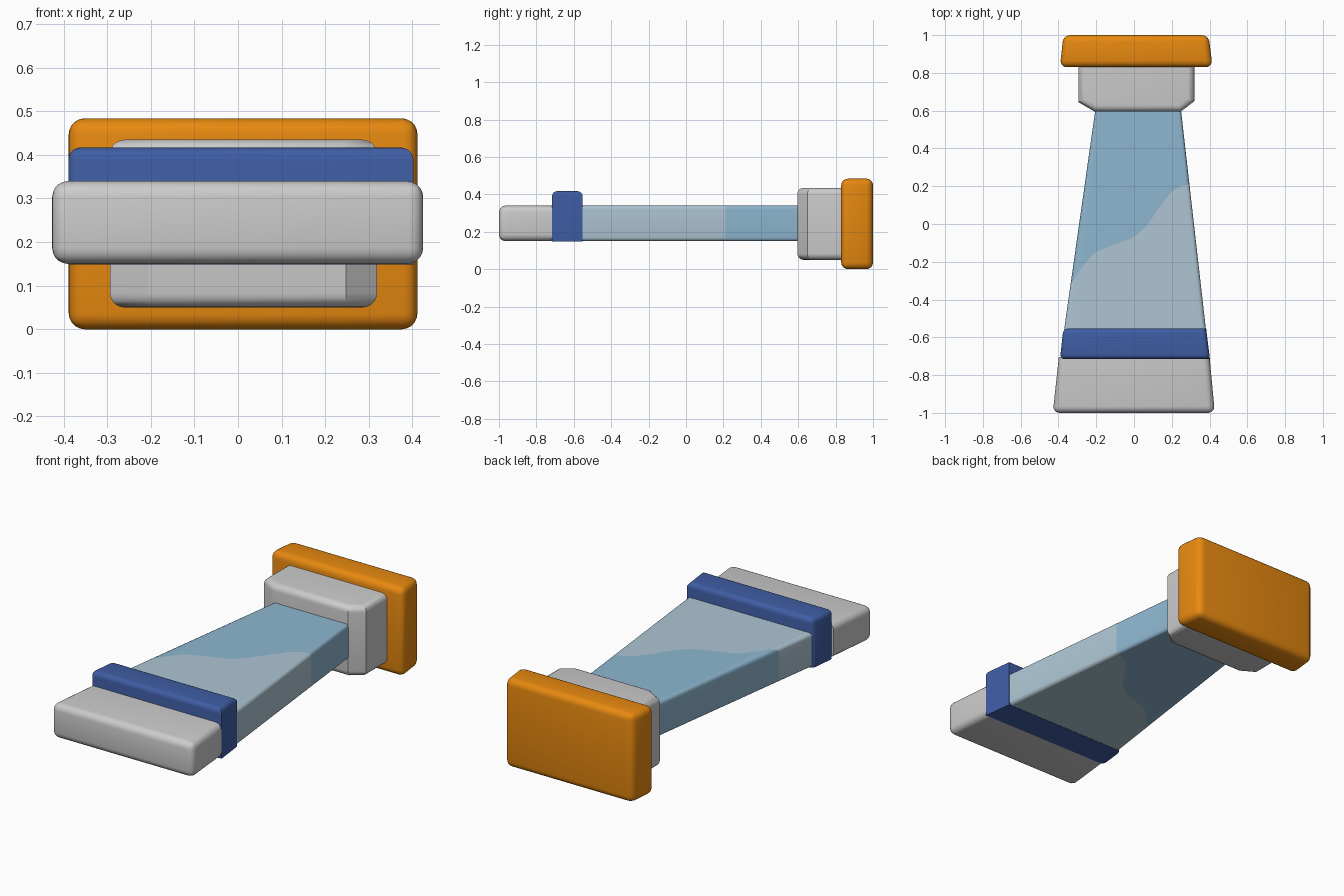
import bpy, bmesh, math

if "Cube" in bpy.data.objects:
    bpy.data.objects.remove(bpy.data.objects["Cube"])


def finish(bm, name, color):
    bmesh.ops.recalc_face_normals(bm, faces=bm.faces[:])
    me = bpy.data.meshes.new(name)
    bm.to_mesh(me)
    bm.free()
    ob = bpy.data.objects.new(name, me)
    bpy.context.collection.objects.link(ob)
    if color:
        mat = bpy.data.materials.new(name + "_paint")
        mat.diffuse_color = (*color, 1)
        mat.use_nodes = True
        mat.node_tree.nodes["Principled BSDF"].inputs["Base Color"].default_value = mat.diffuse_color
        me.materials.append(mat)
    bpy.ops.object.select_all(action='DESELECT')
    ob.select_set(True)
    bpy.context.view_layer.objects.active = ob
    bpy.ops.object.shade_smooth_by_angle(angle=math.radians(28))
    return ob


def block(name, outline, z0, z1, radius, color=None, keep=lambda a, b: True):
    """Extrude a plan outline and round the edges accepted by keep()."""
    bm = bmesh.new()
    low = [bm.verts.new((x, y, z0)) for x, y in outline]
    high = [bm.verts.new((x, y, z1)) for x, y in outline]
    n = len(outline)
    bm.faces.new(low[::-1])
    bm.faces.new(high)
    for i in range(n):
        j = (i + 1) % n
        bm.faces.new((low[i], low[j], high[j], high[i]))
    edges = [e for e in bm.edges if keep(e.verts[0].co, e.verts[1].co)]
    bmesh.ops.bevel(bm, geom=edges, offset=radius, segments=5,
                    profile=0.5, affect='EDGES', clamp_overlap=True)
    return finish(bm, name, color)


# Tapered glass body, split by a wavy liquid line
Y0, Y1 = -0.56, 0.61
LEFT = (-0.370, -0.204)
RIGHT = (0.381, 0.248)
Z0, Z1, R = 0.15, 0.34, 0.02
WAVE = [(0, -0.32), (0.07, -0.23), (0.16, -0.15), (0.31, -0.11), (0.47, -0.074),
        (0.58, -0.016), (0.70, 0.085), (0.82, 0.17), (0.91, 0.20), (1, 0.21)]


def wave(u):
    for (a, ya), (b, yb) in zip(WAVE, WAVE[1:]):
        if u <= b:
            return ya + (yb - ya) * (u - a) / (b - a)
    return WAVE[-1][1]


def section():
    """Rounded rectangle as (width fraction, z) points."""
    ru = R / 0.65
    pts = []

    def arc(cu, cz, start):
        for k in range(6):
            a = math.radians(start + 18 * k)
            pts.append((cu + ru * math.cos(a), cz + R * math.sin(a)))

    inner = [ru + (1 - 2 * ru) * i / 24 for i in range(1, 24)]
    arc(1 - ru, Z0 + R, -90)
    arc(1 - ru, Z1 - R, 0)
    pts.extend((u, Z1) for u in reversed(inner))
    arc(ru, Z1 - R, 90)
    arc(ru, Z0 + R, 180)
    pts.extend((u, Z0) for u in inner)
    return pts


def body(name, start, end, color):
    bm = bmesh.new()
    rings = []
    for f in (start, end):
        ring = []
        for u, z in section():
            y = f(u)
            t = (y - Y0) / (Y1 - Y0)
            xl = LEFT[0] + (LEFT[1] - LEFT[0]) * t
            xr = RIGHT[0] + (RIGHT[1] - RIGHT[0]) * t
            ring.append(bm.verts.new((xl + (xr - xl) * u, y, z)))
        rings.append(ring)
    n = len(rings[0])
    for i in range(n):
        j = (i + 1) % n
        bm.faces.new((rings[0][i], rings[0][j], rings[1][j], rings[1][i]))
    finish(bm, name, color)


body("liquid_lower_body", lambda u: Y0, wave, (0.42, 0.56, 0.65))
body("upper_body", wave, lambda u: Y1, (0.27, 0.47, 0.63))

# Wide orange end plate
block("end_plate", [(-0.392, 0.83), (0.416, 0.83), (0.395, 1.0), (-0.374, 1.0)],
      0, 0.484, 0.036, (0.80, 0.25, 0.005))

# Grey collar with chamfered front corners, rounded top and bottom rims
block("collar", [(-0.208, 0.595), (0.248, 0.595), (0.319, 0.65), (0.319, 0.84),
                 (-0.294, 0.84), (-0.294, 0.645)],
      0.05, 0.435, 0.034,
      keep=lambda a, b: abs(a.z - b.z) < 0.01 and min(a.y, b.y) < 0.8)

# Raised blue band, flat underneath
block("raised_band", [(-0.392, -0.716), (0.402, -0.716), (0.382, -0.553), (-0.374, -0.553)],
      0.149, 0.417, 0.027, (0.05, 0.11, 0.37),
      keep=lambda a, b: a.z + b.z > 0.7 or (abs(a.z - b.z) > 0.1 and a.x < 0))

# Grey base cap
block("base_cap", [(-0.43, -1.0), (0.428, -1.0), (0.400, -0.705), (-0.398, -0.705)],
      0.15, 0.34, 0.036,
      keep=lambda a, b: min(a.y, b.y) < -0.9)
